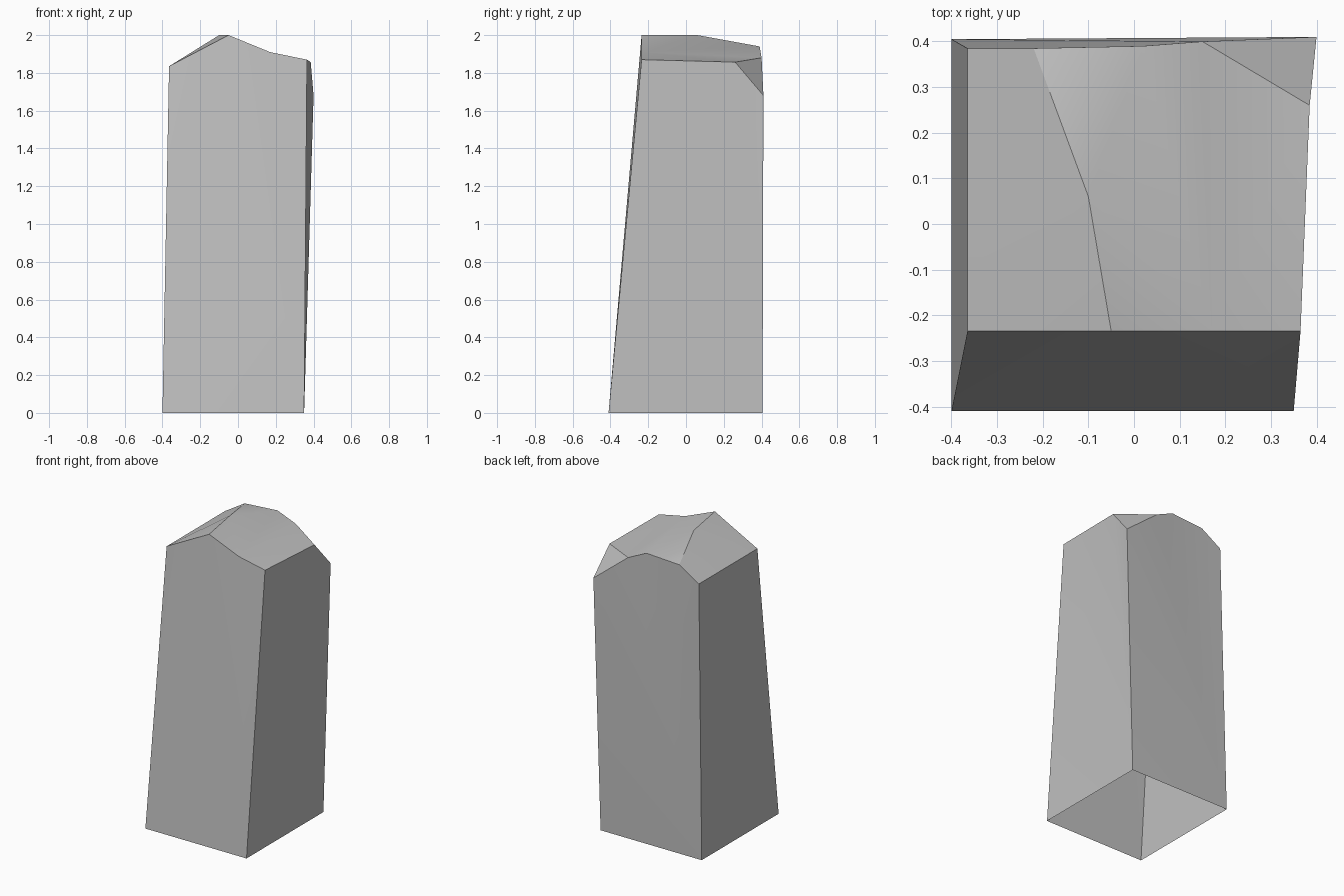
import bpy, bmesh, math

cube = bpy.data.objects.get("Cube")
if cube:
    bpy.data.objects.remove(cube, do_unlink=True)

# Grey stone material
stone = bpy.data.materials.new("grey_stone")
stone.use_nodes = True
grey = (0.53, 0.53, 0.53, 1)
stone.diffuse_color = grey
stone.node_tree.nodes["Principled BSDF"].inputs["Base Color"].default_value = grey

# Named corners of the tapered stone
corners = {
    # Footprint
    "foot_fl": (-0.40, -0.41, 0), "foot_fr": (0.35, -0.41, 0),
    "foot_br": (0.35, 0.405, 0), "foot_bl": (-0.40, 0.405, 0),
    # Front rim
    "front_l": (-0.365, -0.235, 1.835), "peak": (-0.05, -0.235, 2.0),
    "front_mid": (0.17, -0.235, 1.91), "front_r": (0.365, -0.235, 1.87),
    # Ridge and back rim
    "ridge": (-0.10, 0.06, 2.0), "ridge_end": (-0.22, 0.385, 1.925),
    "back_l": (-0.365, 0.385, 1.835), "back_mid": (0.02, 0.39, 1.94),
    # Chipped back corner
    "chip_back": (0.15, 0.40, 1.88), "chip_side": (0.385, 0.26, 1.857),
    "chip_low": (0.40, 0.41, 1.68),
}

# Four walls, with the underside left open
walls = [
    "foot_fl foot_fr front_r front_mid peak front_l",
    "foot_fr foot_br chip_low chip_side front_r",
    "foot_br foot_bl back_l ridge_end back_mid chip_back chip_low",
    "foot_bl foot_fl front_l back_l",
]
# Sloping facets of the weathered top
top = [
    "front_l peak ridge", "front_l ridge ridge_end", "front_l ridge_end back_l",
    "peak front_mid ridge", "ridge back_mid ridge_end",
    "ridge front_mid back_mid", "front_mid chip_back back_mid",
    "front_mid chip_side chip_back", "front_mid front_r chip_side",
    "chip_side chip_low chip_back",
]

bm = bmesh.new()
verts = {name: bm.verts.new(co) for name, co in corners.items()}
for facet in walls + top:
    bm.faces.new([verts[name] for name in facet.split()])
bmesh.ops.triangulate(bm, faces=bm.faces[:])

mesh = bpy.data.meshes.new("standing_stone")
bm.to_mesh(mesh)
bm.free()
mesh.materials.append(stone)
obj = bpy.data.objects.new("standing_stone", mesh)
bpy.context.collection.objects.link(obj)

# Soft shading across shallow facets, crisp main edges
bpy.ops.object.select_all(action='DESELECT')
obj.select_set(True)
bpy.context.view_layer.objects.active = obj
bpy.ops.object.shade_smooth_by_angle(angle=math.radians(30))
